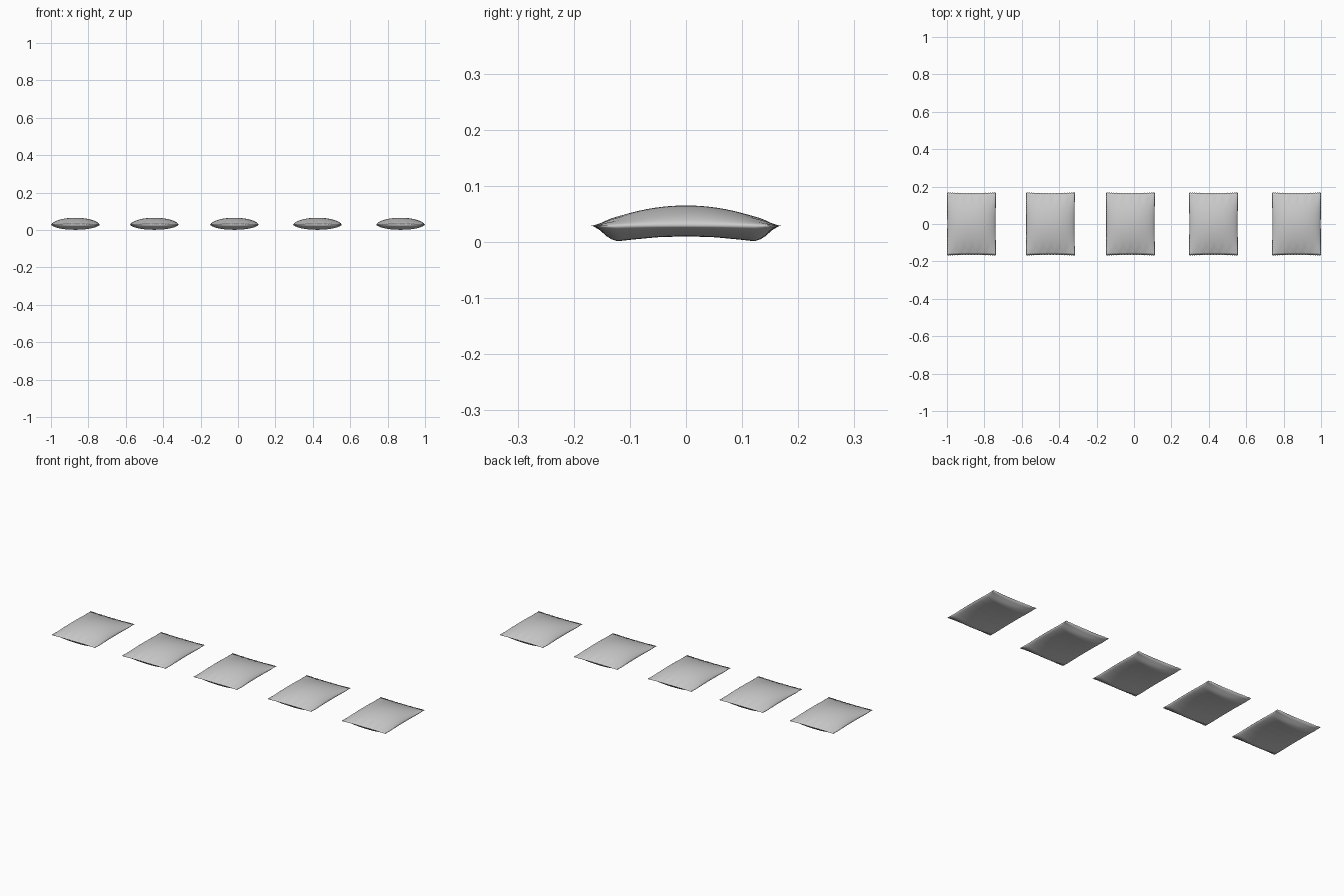
import bpy, bmesh, math

if "Cube" in bpy.data.objects:
    bpy.data.objects.remove(bpy.data.objects["Cube"])

HALF_W, HALF_D, SEAM_Z = 0.131, 0.166, 0.029
TEETH = 20
NX, NY = TEETH * 2, 32

foil = bpy.data.materials.new("grey_foil")
foil.diffuse_color = (0.6, 0.6, 0.6, 1)
foil.use_nodes = True
foil.node_tree.nodes["Principled BSDF"].inputs["Base Color"].default_value = foil.diffuse_color

# lengthwise depth of the sagging underside
BELLY = [(0, 0.019), (0.3, 0.0205), (0.6, 0.025), (0.76, 0.028), (0.85, 0.022), (1, 0)]


def belly(v):
    for (a, p), (b, q) in zip(BELLY, BELLY[1:]):
        if v <= b:
            return p + (q - p) * (v - a) / (b - a)
    return 0


def height(u, v, side):
    a, b = abs(u), abs(v)
    across = max(0, 1 - a ** 2.2) ** 0.65
    # creases fanning out of the crimped ends
    crease = 0.0012 * math.sin(u * 19 + 3 * v) * math.exp(-((b - 0.82) / 0.1) ** 2) * across
    if side > 0:
        return SEAM_Z + 0.036 * across * (1 - b * b) + crease
    return SEAM_Z - belly(b) * across


def packet_mesh():
    bm = bmesh.new()
    grids = {}
    for side in (1, -1):
        for i in range(NX + 1):
            for j in range(NY + 1):
                u = math.sin(math.pi / 2 * (2 * i / NX - 1)) * 0.4 + 0.6 * (2 * i / NX - 1)
                v = 2 * j / NY - 1
                rim = i in (0, NX) or j in (0, NY)
                if side < 0 and rim:
                    grids[side, i, j] = grids[1, i, j]
                    continue
                # ends dip slightly between the corners, with a saw-tooth cut
                y = v * (HALF_D - 0.004 * (1 - u * u) * abs(v))
                if j in (0, NY):
                    y += math.copysign(0.004 if i % 2 == 0 else -0.001, v)
                x = u * HALF_W * (1 - 0.012 * (1 - v * v))
                z = SEAM_Z if rim else height(u, v, side)
                grids[side, i, j] = bm.verts.new((x, y, z))
    for side in (1, -1):
        for i in range(NX):
            for j in range(NY):
                quad = [grids[side, i + a, j + b] for a, b in ((0, 0), (1, 0), (1, 1), (0, 1))]
                face = bm.faces.new(quad if side > 0 else quad[::-1])
                face.smooth = True
    # keep the seam crisp
    for e in bm.edges:
        if len(e.link_faces) == 2 and e.calc_face_angle(0) > math.radians(40):
            e.smooth = False
    mesh = bpy.data.meshes.new("packet")
    bm.to_mesh(mesh)
    bm.free()
    mesh.materials.append(foil)
    return mesh


# row of five identical packets
mesh = packet_mesh()
for n, x in enumerate((-0.869, -0.447, -0.019, 0.425, 0.869)):
    packet = bpy.data.objects.new(f"packet_{n + 1}", mesh)
    packet.location.x = x
    bpy.context.collection.objects.link(packet)
